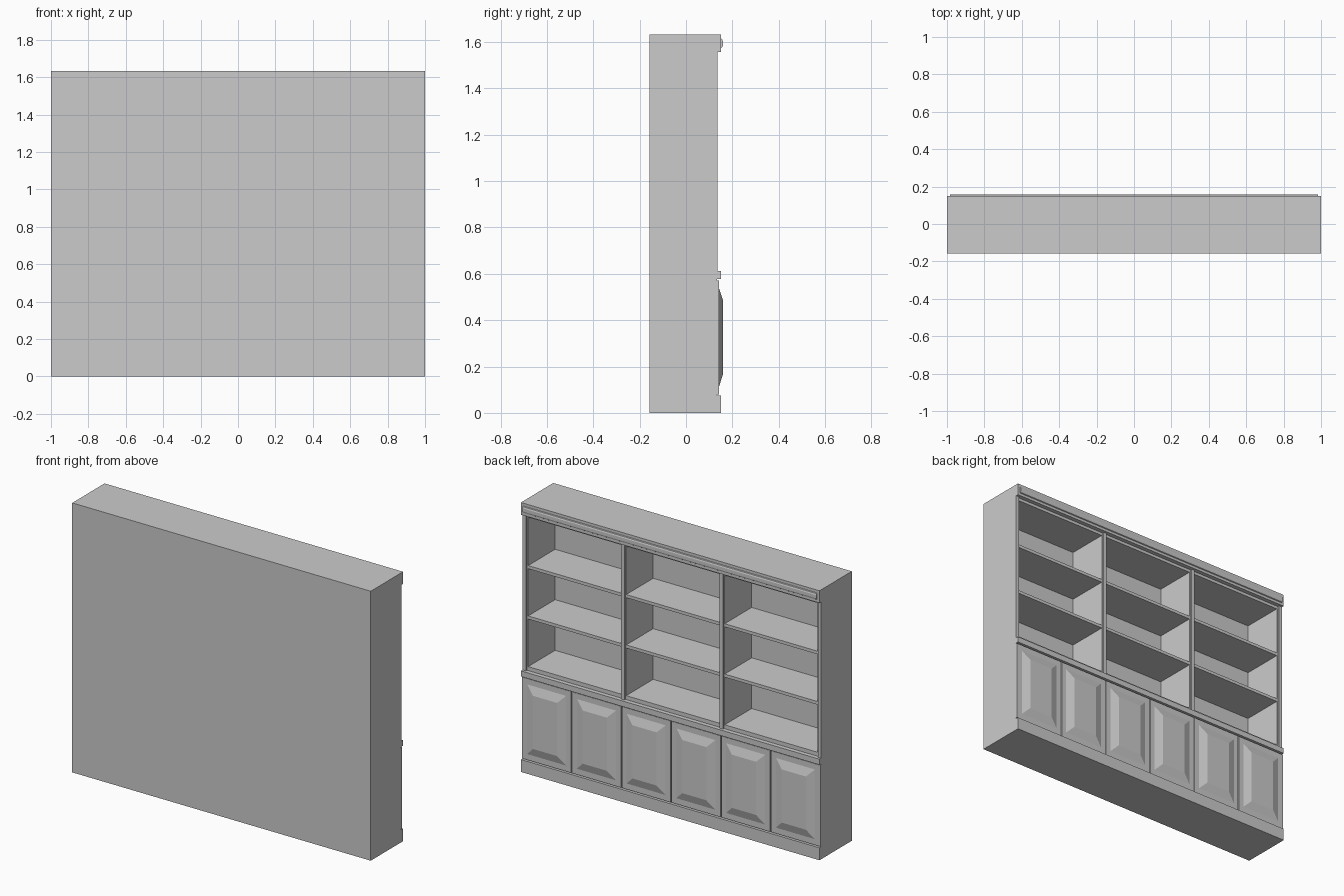
import bpy, bmesh

if "Cube" in bpy.data.objects:
    bpy.data.objects.remove(bpy.data.objects["Cube"])

BACK = -0.158


def mesh_object(name, verts, faces):
    me = bpy.data.meshes.new(name)
    me.from_pydata(verts, [], faces)
    bm = bmesh.new()
    bm.from_mesh(me)
    bmesh.ops.recalc_face_normals(bm, faces=bm.faces)
    bm.to_mesh(me)
    bm.free()
    ob = bpy.data.objects.new(name, me)
    bpy.context.collection.objects.link(ob)
    return ob


def frustum(name, a, b, inset=0.0):
    """Box from corner a to corner b, its +y end shrunk by inset."""
    verts = []
    for y, i in ((a[1], 0.0), (b[1], inset)):
        verts += [(a[0] + i, y, a[2] + i), (b[0] - i, y, a[2] + i),
                  (b[0] - i, y, b[2] - i), (a[0] + i, y, b[2] - i)]
    faces = [(0, 1, 2, 3), (4, 5, 6, 7)]
    faces += [(k, (k + 1) % 4, (k + 1) % 4 + 4, k + 4) for k in range(4)]
    return mesh_object(name, verts, faces)


def strip(name, profile, half):
    """Extrude a (y, z) profile along x."""
    n = len(profile)
    verts = [(x, y, z) for x in (-half, half) for y, z in profile]
    faces = [tuple(range(n)), tuple(range(n, 2 * n))]
    faces += [(k, (k + 1) % n, (k + 1) % n + n, k + n) for k in range(n)]
    return mesh_object(name, verts, faces)


# Base cupboard: plinth, body and counter in one stepped profile
strip("base_cabinet", [(BACK, 0), (0.151, 0), (0.151, 0.075), (0.134, 0.075),
                       (0.134, 0.578), (0.151, 0.578), (0.151, 0.612),
                       (BACK, 0.612)], 1.0)

# Six doors with raised bevelled panels
pitch = 2 / 6
for i in range(6):
    x0 = -1 + i * pitch
    x1 = x0 + pitch
    left = x0 + (0.0 if i == 0 else 0.003)
    right = x1 - (0.0 if i == 5 else 0.003)
    frustum(f"door_{i + 1}", (left, 0.134, 0.08), (right, 0.143, 0.572))
    frustum(f"door_panel_{i + 1}", (x0 + 0.036, 0.143, 0.115),
            (x1 - 0.036, 0.159, 0.537), 0.05)

# Back of the open shelving
frustum("back_panel", (-1, BACK, 0.612), (1, -0.133, 1.558))

# Uprights: panel set back behind a narrower face stile
for i, x in enumerate((-0.987, -0.33, 0.33, 0.987)):
    outer = abs(x) > 0.9
    s = 1 if x > 0 else -1
    if outer:
        p, f = sorted((s * 0.97, s)), sorted((s * 0.978, s))
    else:
        p, f = (x - 0.017, x + 0.017), (x - 0.011, x + 0.011)
    frustum(f"upright_{i + 1}", (p[0], -0.133, 0.612), (p[1], 0.125, 1.558))
    frustum(f"face_stile_{i + 1}", (f[0], 0.125, 0.612), (f[1], 0.135, 1.558))

# Shelves, floor and ceiling of each of the three bays
for b, (x0, x1) in enumerate(((-0.97, -0.347), (-0.313, 0.313), (0.347, 0.97))):
    for name, z0, z1 in (("bay_floor", 0.612, 0.636), ("lower_shelf", 0.924, 0.943),
                         ("upper_shelf", 1.229, 1.248), ("bay_ceiling", 1.54, 1.558)):
        frustum(f"{name}_{b + 1}", (x0, -0.133, z0), (x1, 0.125, z1))

# Cornice with rounded moulding
frustum("cornice", (-1, BACK, 1.558), (1, 0.151, 1.632))
strip("cornice_moulding", [(0.151, 1.574), (0.156, 1.577), (0.159, 1.585),
                           (0.159, 1.604), (0.156, 1.612), (0.151, 1.615)], 0.985)
